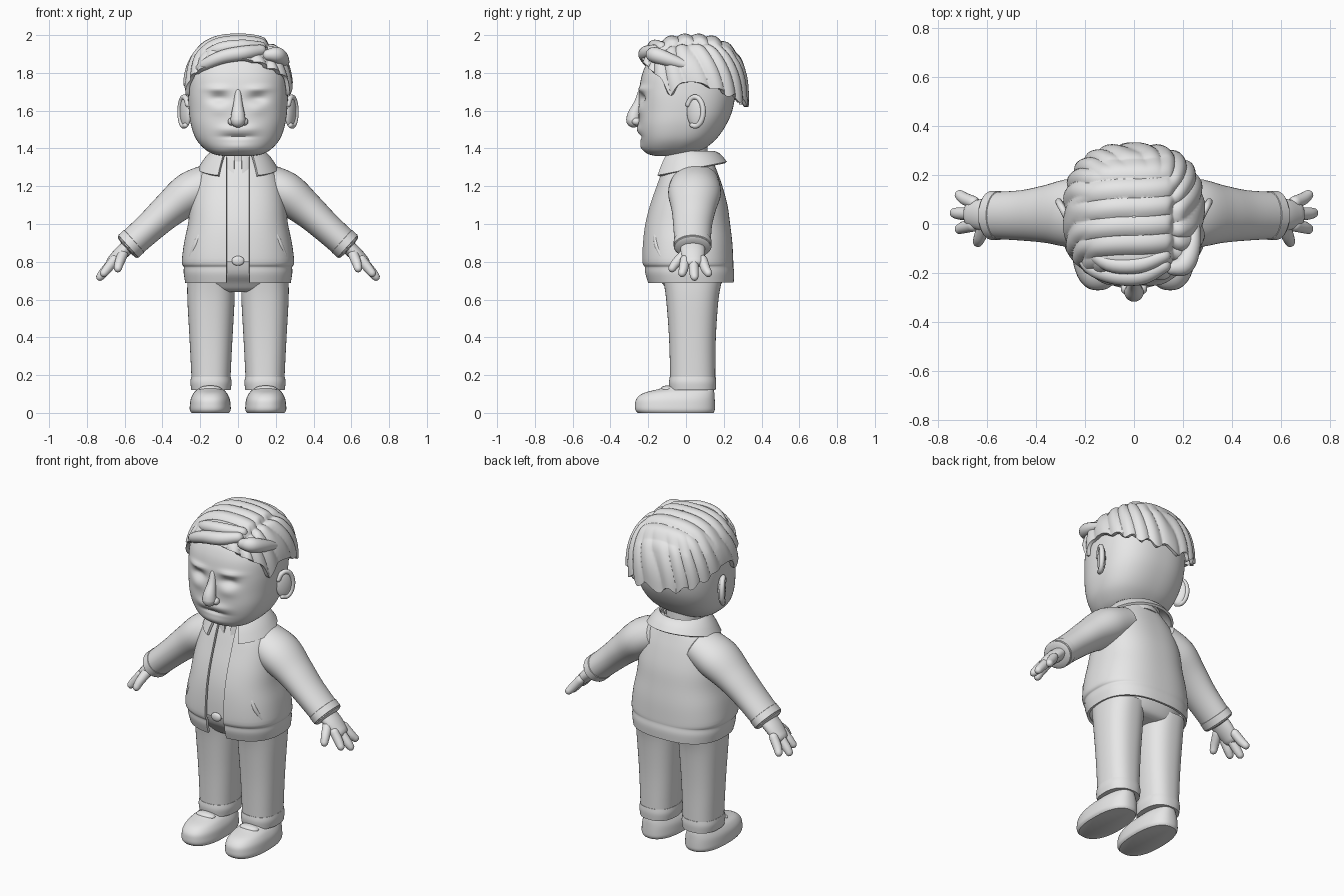
import bpy, bmesh
from math import sin, cos, pi, asin, exp, copysign, radians
from mathutils import Vector, Matrix

cube = bpy.data.objects.get("Cube")
if cube:
    bpy.data.objects.remove(cube, do_unlink=True)

GREY = (0.8, 0.8, 0.8, 1)
plain_grey = bpy.data.materials.new("plain grey")
plain_grey.use_nodes = True
plain_grey.diffuse_color = GREY
plain_grey.node_tree.nodes["Principled BSDF"].inputs["Base Color"].default_value = GREY


def clamp(value):
    return max(0, min(1, value))


def power(value, exponent):
    return copysign(abs(value) ** exponent, value)


def finish(name, bm, thick=0):
    bmesh.ops.recalc_face_normals(bm, faces=bm.faces)
    mesh = bpy.data.meshes.new(name)
    bm.to_mesh(mesh)
    bm.free()
    mesh.materials.append(plain_grey)
    obj = bpy.data.objects.new(name, mesh)
    bpy.context.collection.objects.link(obj)
    bpy.ops.object.select_all(action='DESELECT')
    obj.select_set(True)
    bpy.context.view_layer.objects.active = obj
    if thick:
        shell = obj.modifiers.new("shell", 'SOLIDIFY')
        shell.thickness = thick
        shell.offset = 0
        bpy.ops.object.modifier_apply(modifier=shell.name)
    bpy.ops.object.shade_smooth_by_angle(angle=radians(45))


def skin(name, rings, closed=True, cap=True, thick=0):
    """Bridge a list of point rings into a surface."""
    bm = bmesh.new()
    loops = [[bm.verts.new(point) for point in ring] for ring in rings]
    count = len(loops[0])
    for low, high in zip(loops, loops[1:]):
        for i in range(count if closed else count - 1):
            j = (i + 1) % count
            bm.faces.new((low[i], low[j], high[j], high[i]))
    if cap:
        bm.faces.new(loops[0])
        bm.faces.new(loops[-1])
    finish(name, bm, thick)


def dense(rows, steps):
    """Smooth curve through rows of numbers."""
    rows = [Vector(row) for row in rows]
    padded = [rows[0]] + rows + [rows[-1]]
    result = []
    for a, b, c, d in zip(padded, padded[1:], padded[2:], padded[3:]):
        for k in range(steps):
            t = k / steps
            result.append(b + (c - a) * t / 2 + (a * 2 - b * 5 + c * 4 - d) * t * t / 2
                          + (b * 3 - a - c * 3 + d) * t ** 3 / 2)
    return result + [rows[-1]]


def stack(name, rows, n=2.4, x=0, gap=0, segs=64, steps=4, thick=0, shape=Vector):
    """Rounded cross-sections (height, front, back, half width) piled up in z."""
    rings = []
    for z, front, back, half in dense(rows, steps):
        skip = asin((gap / half) ** (n / 2))
        ring = []
        for i in range(segs):
            a = -pi / 2 + skip + (2 * pi - 2 * skip) * i / (segs - 1 if gap else segs)
            ring.append(shape((x + half * power(cos(a), 2 / n),
                               (front + back) / 2 + (back - front) / 2 * power(sin(a), 2 / n), z)))
        rings.append(ring)
    skin(name, rings, not gap, not gap, thick)


def tube(name, rows, side=1, flat=1, blunt=1, segs=20):
    """Round-ended limb through rows of (x, y, z, radius)."""
    path = dense(rows, 5)
    spots = [Vector((p[0] * side, p[1], p[2])) for p in path]
    whole = (spots[-1] - spots[0]).normalized()
    ref = Vector((0, 0, 1)) if abs(whole.y) > 0.8 else Vector((0, 1, 0))
    rings = []
    last = len(spots) - 1
    for k, spot in enumerate(spots):
        along = (spots[min(k + 1, last)] - spots[max(k - 1, 0)]).normalized()
        wide = (ref - along * ref.dot(along)).normalized()
        thin = along.cross(wide)
        ends = [-80, -55, -28, 0] if k == 0 else [0, 28, 55, 80] if k == last else [0]
        for tilt in map(radians, ends):
            r = path[k][3]
            rings.append([spot + along * r * blunt * sin(tilt) + (wide * flat * cos(2 * pi * i / segs)
                          + thin * sin(2 * pi * i / segs)) * r * cos(tilt) for i in range(segs)])
    skin(name, rings)


def ball(name, place, size, turn=0):
    bm = bmesh.new()
    matrix = Matrix.Translation(place) @ Matrix.Rotation(turn, 4, 'Z') @ Matrix.Diagonal((*size, 1))
    bmesh.ops.create_uvsphere(bm, u_segments=32, v_segments=20, radius=1, matrix=matrix)
    finish(name, bm)


def collar(name, top, flare, high, low, droop, start, thick):
    """Folded band around the neck, open at the front and lower there."""
    rings = []
    for t in (0, .15, .4, .7, 1):
        ring = []
        for i in range(61):
            a = -pi / 2 + start + (2 * pi - 2 * start) * i / 60
            r = top + flare * t
            z = high + (low - high) * t - droop * t * (1 - sin(a)) / 2 + .012 * sin(pi * t)
            ring.append((r * 1.08 * cos(a), .02 + r * sin(a), z))
        rings.append(ring)
    skin(name, rings, False, False, thick)


# Head with soft brows, eye sockets, closed lids, muzzle and chin
FEATURES = ((.11, 1.715, .06, .016, .014), (.10, 1.665, .05, .025, -.024), (.10, 1.605, .05, .03, .008),
            (.05, 1.50, .06, .025, .012), (0, 1.462, .07, .01, -.012), (0, 1.405, .08, .03, .012))


def sculpt(place):
    point = Vector(place)
    if point.y < -.05:
        for fx, fz, wide, tall, push in FEATURES:
            for x in {fx, -fx}:
                point.y -= push * exp(-((point.x - x) / wide) ** 2 - ((point.z - fz) / tall) ** 2)
    return point


stack("head", [(1.36, -.16, 0, .08), (1.372, -.2, .045, .135), (1.40, -.225, .10, .18),
               (1.45, -.24, .16, .222), (1.52, -.25, .21, .248), (1.60, -.25, .245, .26),
               (1.70, -.248, .262, .264), (1.80, -.23, .258, .255), (1.88, -.185, .23, .212),
               (1.94, -.10, .16, .13)], n=2.5, segs=144, steps=10, shape=sculpt)
stack("neck", [(1.28, -.08, .12, .10), (1.46, -.08, .11, .10)], n=2)
tube("nose", [(0, -.238, 1.70, .016), (0, -.252, 1.64, .024), (0, -.273, 1.58, .036), (0, -.277, 1.55, .04)])


# Hair cap: ridged strands over the crown, jagged ends at the back
def hair_point(a, t):
    rear, fore = max(0, sin(a)), max(0, -sin(a))
    low = 1.75 + .11 * fore ** 2 - .11 * rear + .02 * rear * sin(18 * a) - .08 * exp(-((sin(a) + .3) / .12) ** 2)
    bottom = asin(power((low - 1.66) / .325, 1.3))
    lift = bottom + (pi / 2 - .01 - bottom) * t
    q = 1 / 1.3
    ring = power(cos(lift), q)
    local = Vector((.272 * ring * power(cos(a), q), .28 * ring * power(sin(a), q), .325 * power(sin(lift), q)))
    x, y, z = local
    crown = clamp((z - .18) / .1) * clamp((.17 - x) / .04)
    across = abs(sin(42 * (y - .2 * x + .02 * sin(9 * x))))
    down = abs(sin(11 * a + 4 * lift))
    parting = exp(-((x - .16) / .018) ** 2) * clamp(z / .2) * clamp((.15 - y) / .1)
    push = .014 * across * crown + .013 * down * (1 - crown) - .018 * parting
    return local + local.normalized() * push + Vector((0, .03, 1.66))


skin("hair", [[hair_point(2 * pi * i / 220, j / 56) for i in range(220)] for j in range(57)],
     cap=False, thick=.02)
tube("fringe_low", [(.12, -.17, 1.92, .03), (.03, -.21, 1.905, .038), (-.08, -.21, 1.885, .036),
                    (-.18, -.175, 1.84, .028), (-.235, -.1, 1.79, .014)])
tube("fringe_high", [(.12, -.13, 1.935, .03), (.02, -.165, 1.94, .036), (-.1, -.16, 1.925, .034),
                     (-.2, -.1, 1.875, .02)])
tube("side_tuft", [(.16, -.18, 1.895, .03), (.205, -.165, 1.895, .042), (.235, -.09, 1.87, .036),
                   (.25, .03, 1.83, .018)])

# Open jacket with shirt, buckle and collars
body = [(.69, -.195, .245, .272), (.74, -.21, .248, .28), (.775, -.213, .243, .28), (.80, -.225, .243, .29),
        (.9, -.222, .238, .278), (1.0, -.21, .226, .257), (1.1, -.185, .212, .245), (1.2, -.15, .185, .225),
        (1.27, -.125, .16, .195), (1.32, -.105, .14, .15), (1.36, -.085, .12, .12)]
stack("jacket", body, n=2.5, gap=.06, segs=90, thick=.015)
stack("shirt", [(z, front + .02, back - .02, half - .02) for z, front, back, half in body[3:]], n=2.5)
ball("belt_buckle", (0, -.21, .805), (.033, .014, .026))
collar("jacket_collar", .125, .065, 1.38, 1.325, .075, radians(30), .015)
collar("shirt_collar", .105, .02, 1.37, 1.33, .085, radians(9), .01)
stack("hips", [(.64, -.07, .14, .18), (.655, -.10, .17, .235), (.69, -.13, .19, .255), (.74, -.175, .2, .26),
               (.82, -.2, .2, .26)])

for label, s in (("left_", 1), ("right_", -1)):
    # Nostril and ear
    ball(label + "nostril", (s * .034, -.262, 1.542), (.02, .024, .02))
    ball(label + "ear", (s * .277, .05, 1.595), (.022, .05, .085), -s * .5)
    arc = [radians(-110 + 29 * k) for k in range(10)]
    tube(label + "ear_rim", [(.285 + .022 * cos(a), .048 + .043 * cos(a), 1.595 + .077 * sin(a), .014)
                             for a in arc], s, segs=12)
    # Sleeve, cuff and pocket
    tube(label + "sleeve", [(.13, .05, 1.225, .10), (.25, .045, 1.165, .112), (.36, .04, 1.08, .094),
                            (.46, .035, .99, .082), (.585, .035, .877, .076)], s, 1.25, .15, 40)
    tube(label + "cuff", [(.55, .035, .909, .08), (.58, .035, .882, .08)], s, 1.25, .15, 40)
    tube(label + "pocket", [(.205, -.16, .94, .011), (.225, -.155, .89, .013), (.25, -.13, .83, .011)], s)
    # Hand
    tube(label + "palm", [(.57, .035, .89, .038), (.62, .037, .845, .038), (.665, .04, .80, .032)], s, 1.7)
    for finger, root, tip in (("outer", .088, .118), ("middle", .04, .045), ("inner", -.005, -.02)):
        reach = .02 * (finger == "middle")
        tube(label + finger + "_finger", [(.655, root, .81, .026), (.69 + reach, (root + tip) / 2, .765 - reach, .025),
                                          (.71 + reach, tip, .74 - reach, .021)], s)
    tube(label + "thumb", [(.61, -.005, .84, .028), (.628, -.052, .795, .025), (.636, -.073, .765, .021)], s)
    # Trouser leg, hem and shoe
    stack(label + "leg", [(.12, -.084, .155, .102), (.2, -.084, .155, .104), (.4, -.09, .158, .114),
                          (.6, -.105, .172, .125), (.7, -.12, .19, .125)], x=s * .143)
    stack(label + "hem", [(.12, -.086, .157, .104), (.16, -.09, .16, .109), (.19, -.086, .157, .105)], x=s * .143)
    stack(label + "shoe", [(0, -.255, .145, .10), (.015, -.268, .152, .108), (.04, -.27, .153, .108),
                           (.075, -.262, .152, .103), (.105, -.225, .15, .088), (.125, -.15, .145, .07),
                           (.14, -.1, .13, .06)], x=s * .147)
    ball(label + "shoe_tongue", (s * .147, -.1, .125), (.06, .035, .02))
